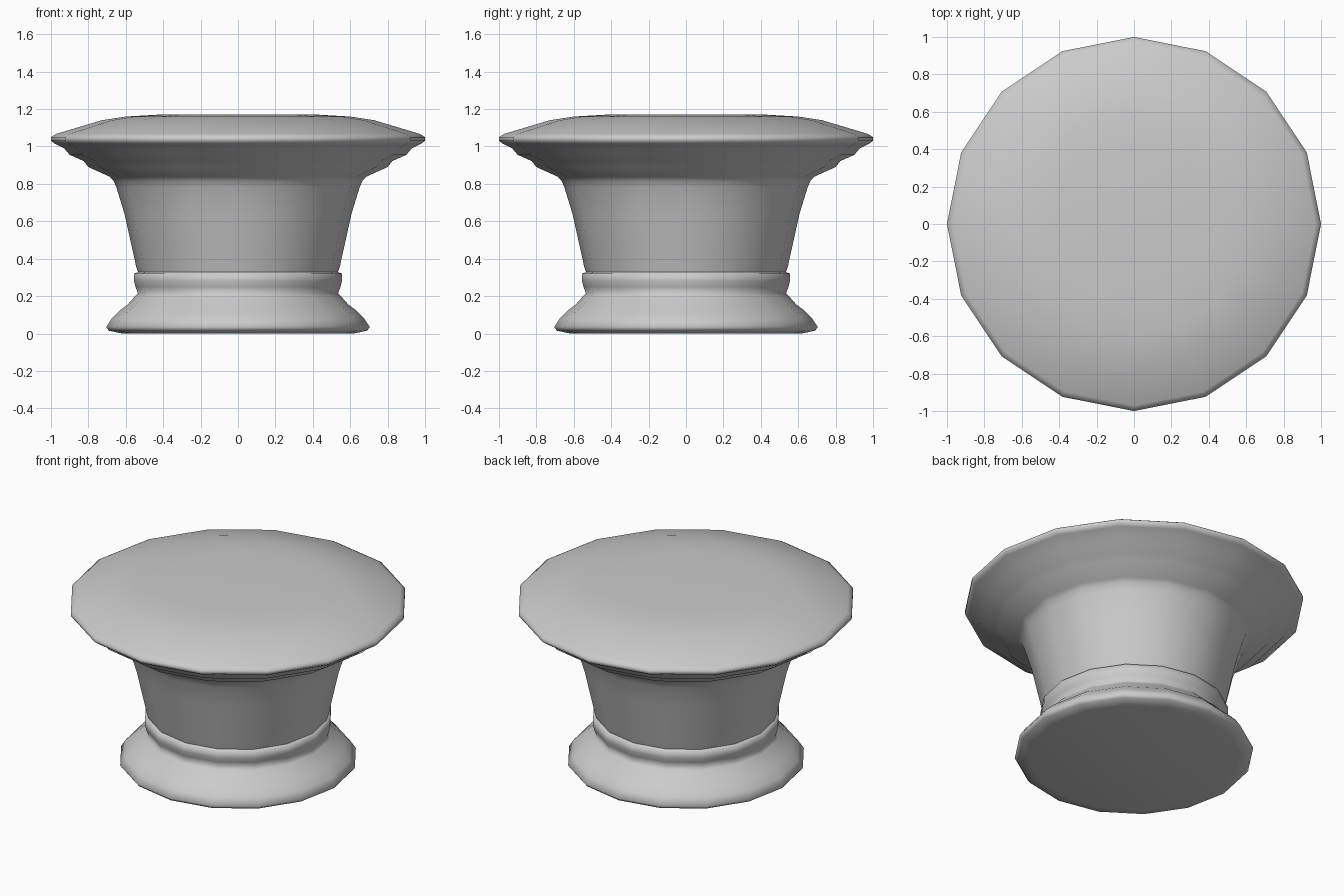
import bpy, bmesh, math

if "Cube" in bpy.data.objects:
    bpy.data.objects.remove(bpy.data.objects["Cube"])

SIDES = 16

# Pedestal outline, radius and height, from the underside to the top centre
profile = [
    (0, 0), (0.62, 0), (0.69, 0.015), (0.705, 0.035),            # foot
    (0.675, 0.08), (0.63, 0.125), (0.59, 0.155), (0.55, 0.20), (0.535, 0.215),
    (0.548, 0.25), (0.556, 0.28), (0.556, 0.32), (0.535, 0.328),  # collar
    (0.545, 0.36), (0.607, 0.64), (0.65, 0.78), (0.665, 0.815), (0.685, 0.838),  # body
    (0.80, 0.89), (0.825, 0.922), (0.90, 0.955), (0.93, 0.99),    # stepped moulding
    (0.98, 1.015), (1.0, 1.03), (1.0, 1.05), (0.97, 1.068),       # rim
    (0.73, 1.14), (0.60, 1.16), (0.43, 1.17), (0, 1.172),         # domed top
]


def lathe(name, points):
    bm = bmesh.new()
    verts = [bm.verts.new((r, 0, z)) for r, z in points]
    edges = [bm.edges.new(pair) for pair in zip(verts, verts[1:])]
    bmesh.ops.spin(bm, geom=verts + edges, cent=(0, 0, 0), axis=(0, 0, 1),
                   angle=2 * math.pi, steps=SIDES)
    bmesh.ops.remove_doubles(bm, verts=bm.verts, dist=0.0005)
    bmesh.ops.recalc_face_normals(bm, faces=bm.faces)
    mesh = bpy.data.meshes.new(name)
    bm.to_mesh(mesh)
    bm.free()
    obj = bpy.data.objects.new(name, mesh)
    bpy.context.collection.objects.link(obj)
    bpy.ops.object.select_all(action='DESELECT')
    obj.select_set(True)
    bpy.context.view_layer.objects.active = obj
    bpy.ops.object.shade_smooth_by_angle(angle=math.radians(75))
    return obj


lathe("turned_knob", profile)
